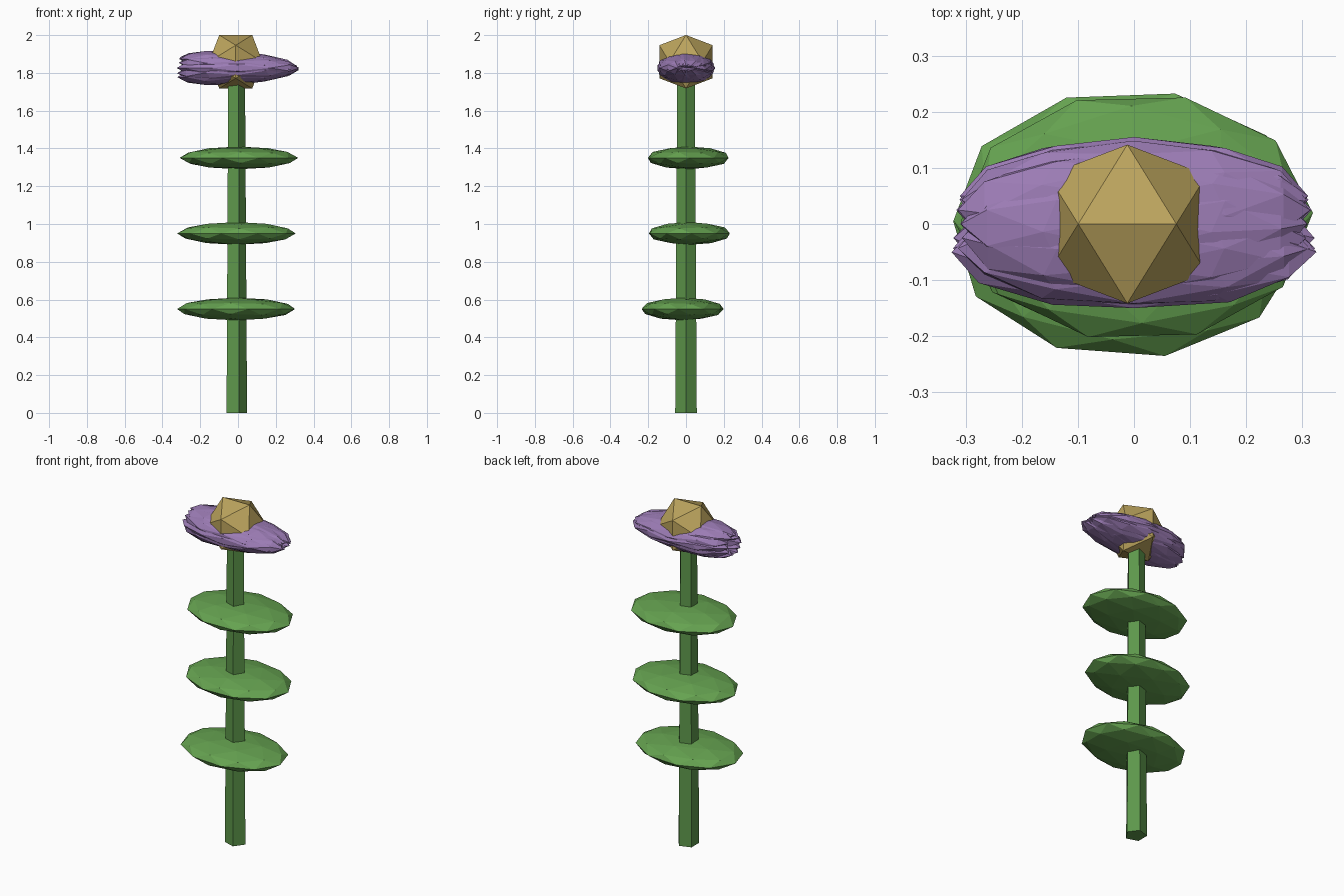
import bpy, bmesh, math, random
from mathutils import Matrix, Vector

if "Cube" in bpy.data.objects:
    bpy.data.objects.remove(bpy.data.objects["Cube"])

random.seed(4)
CX = -0.012  # stem axis


def material(name, rgb):
    m = bpy.data.materials.new(name)
    m.diffuse_color = (*rgb, 1)
    m.use_nodes = True
    m.node_tree.nodes["Principled BSDF"].inputs["Base Color"].default_value = m.diffuse_color
    return m


def finish(bm, name, mat):
    me = bpy.data.meshes.new(name)
    bm.to_mesh(me)
    bm.free()
    ob = bpy.data.objects.new(name, me)
    me.materials.append(mat)
    bpy.context.collection.objects.link(ob)
    return ob


stem_green = material("stem_green", (0.11, 0.31, 0.07))
leaf_green = material("leaf_green", (0.13, 0.36, 0.08))
purple = material("petal_purple", (0.33, 0.2, 0.46))
gold = material("centre_gold", (0.5, 0.37, 0.11))

# five-sided tapering stem, one corner towards +x
bm = bmesh.new()
rings = []
for r, z in ((0.06, 0), (0.049, 1.8)):
    rings.append([bm.verts.new((CX + r * math.cos(k * math.tau / 5),
                                r * math.sin(k * math.tau / 5), z)) for k in range(5)])
bm.faces.new(rings[0][::-1])
bm.faces.new(rings[1])
for k in range(5):
    j = (k + 1) % 5
    bm.faces.new((rings[0][k], rings[0][j], rings[1][j], rings[1][k]))
finish(bm, "stem", stem_green)

# three flat faceted leaves, each slightly off axis
leaves = ((0.55, -0.01, -0.018, 12), (0.95, -0.008, 0.018, -15), (1.35, 0.005, 0.012, 20))
for i, (z, x, y, turn) in enumerate(leaves):
    bm = bmesh.new()
    bmesh.ops.create_icosphere(bm, subdivisions=2, radius=1)
    bm.transform(Matrix.Translation((x, y, z)) @ Matrix.Diagonal((0.314, 0.222, 0.06, 1))
                 @ Matrix.Rotation(math.radians(turn), 4, 'Z'))
    finish(bm, f"leaf_{i + 1}", leaf_green)

# spiky bloom: long faceted petals bunched around the x axis, pinched at the right end
COUNT = 12
for i in range(COUNT):
    a = math.tau * i / COUNT
    length = random.uniform(0.305, 0.327)
    bm = bmesh.new()
    bmesh.ops.create_icosphere(bm, subdivisions=2, radius=1)
    bm.transform(Matrix.Rotation(a * 1.3, 4, 'X') @ Matrix.Rotation(math.pi / 2, 4, 'Y'))
    for v in bm.verts:
        u = v.co.copy()
        v.co = Vector((length * u.x,
                       0.05 * math.cos(a) + 0.105 * u.y,
                       1.826 + (0.034 - 0.022 * u.x) * math.sin(a) + 0.054 * u.z))
    finish(bm, f"petal_{i + 1}", purple)

# golden centre: icosahedron with an edge on top running along x
bm = bmesh.new()
s = 0.0874
t = s * (1 + math.sqrt(5)) / 2
for p in (-1, 1):
    for q in (-1, 1):
        for co in ((p * s, 0, q * t), (0, p * t, q * s), (p * t, q * s, 0)):
            bm.verts.new(Vector(co) + Vector((CX, 0, 1.859)))
bmesh.ops.convex_hull(bm, input=bm.verts[:])
bmesh.ops.recalc_face_normals(bm, faces=bm.faces[:])
finish(bm, "flower_centre", gold)
